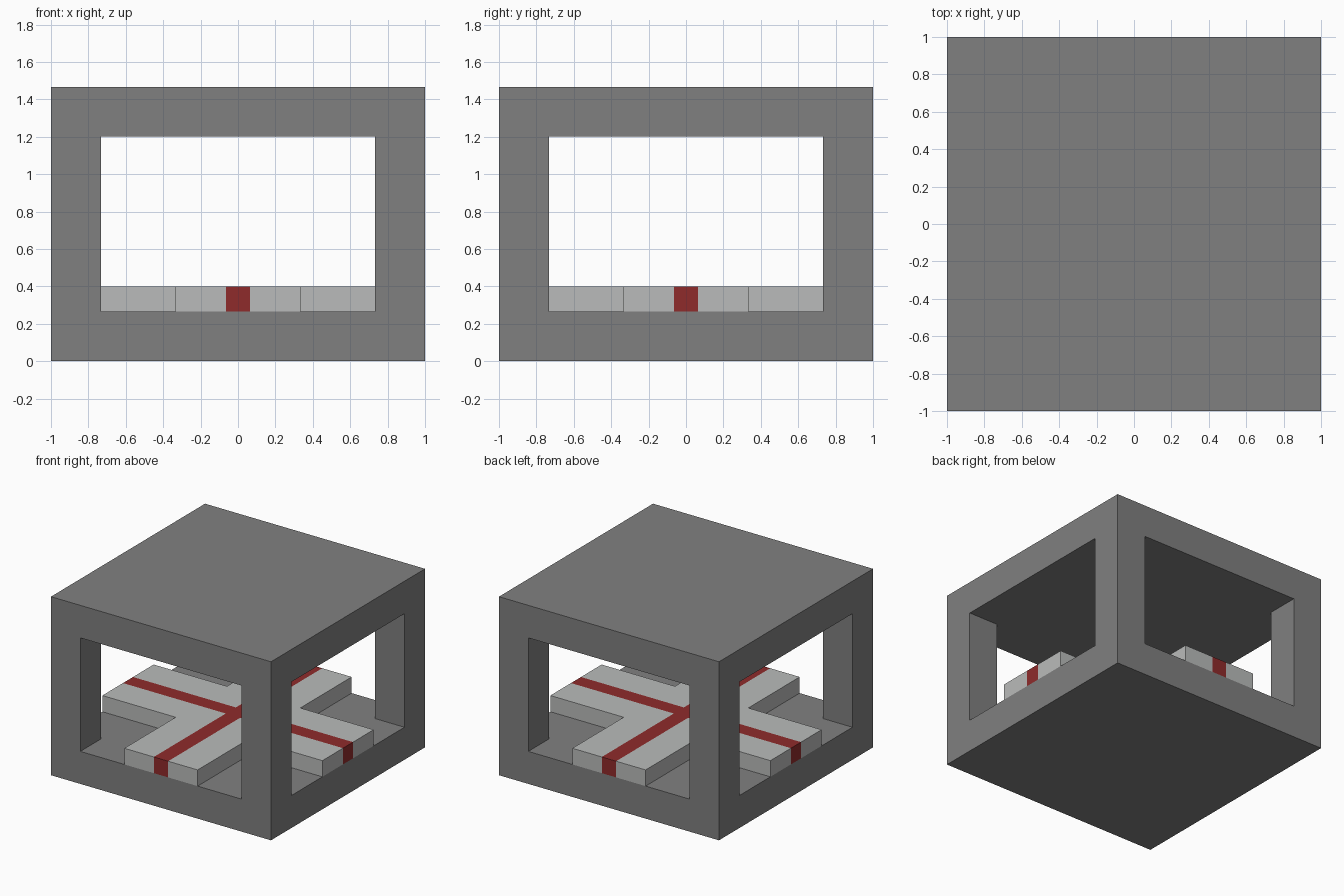
import bpy
import bmesh
from mathutils import Vector

HALF = 1.0        # half width of the block
HEIGHT = 1.467
WALL = 0.267      # thickness of floor, roof and corner posts
ARM = 0.333       # half width of the walkway arms
STRIPE = 0.065    # half width of the painted stripe

if "Cube" in bpy.data.objects:
    bpy.data.objects.remove(bpy.data.objects["Cube"], do_unlink=True)


def material(name, color):
    mat = bpy.data.materials.new(name)
    mat.use_nodes = True
    mat.diffuse_color = (*color, 1)
    mat.node_tree.nodes["Principled BSDF"].inputs["Base Color"].default_value = (*color, 1)
    return mat


def add_object(name, bm, *mats):
    bmesh.ops.recalc_face_normals(bm, faces=bm.faces)
    mesh = bpy.data.meshes.new(name)
    bm.to_mesh(mesh)
    bm.free()
    for mat in mats:
        mesh.materials.append(mat)
    obj = bpy.data.objects.new(name, mesh)
    bpy.context.collection.objects.link(obj)
    return obj


def plus_prism(width, reach, bottom, top):
    """Plus-shaped outline extruded upwards."""
    bm = bmesh.new()
    outline = []
    x, y = Vector((1, 0)), Vector((0, 1))
    for _ in range(4):
        for a, b in ((reach, -width), (reach, width), (width, width)):
            p = x * a + y * b
            outline.append(bm.verts.new((p.x, p.y, bottom)))
        x, y = y, -x
    face = bm.faces.new(outline)
    result = bmesh.ops.extrude_face_region(bm, geom=[face], use_keep_orig=True)
    moved = [v for v in result["geom"] if isinstance(v, bmesh.types.BMVert)]
    bmesh.ops.translate(bm, verts=moved, vec=(0, 0, top - bottom))
    return bm


dark_grey = material("dark grey", (0.216, 0.216, 0.216))
light_grey = material("light grey", (0.49, 0.50, 0.495))
red = material("red", (0.275, 0.024, 0.024))

# Outer frame: a block with two crossing tunnels cut through it
bm = bmesh.new()
bmesh.ops.create_cube(bm, size=1)
bmesh.ops.scale(bm, verts=bm.verts, vec=(2 * HALF, 2 * HALF, HEIGHT))
bmesh.ops.translate(bm, verts=bm.verts, vec=(0, 0, HEIGHT / 2))
frame = add_object("frame", bm, dark_grey)

cutter = add_object("tunnel_cutter",
                    plus_prism(HALF - WALL, HALF + 0.2, WALL, HEIGHT - WALL), dark_grey)
cutter.hide_render = True
boolean = frame.modifiers.new("tunnels", "BOOLEAN")
boolean.operation = "DIFFERENCE"
boolean.solver = "EXACT"
boolean.object = cutter
bpy.context.view_layer.objects.active = frame
bpy.ops.object.modifier_apply(modifier=boolean.name)
bpy.data.objects.remove(cutter, do_unlink=True)

# Crossing walkway with a stripe along each arm, wrapping over the ends
bm = plus_prism(ARM, HALF, WALL, 0.4)
for axis in (Vector((1, 0, 0)), Vector((0, 1, 0))):
    for side in (-1, 1):
        geom = list(bm.verts) + list(bm.edges) + list(bm.faces)
        bmesh.ops.bisect_plane(bm, geom=geom, plane_co=axis * side * STRIPE, plane_no=axis)
for face in bm.faces:
    c = face.calc_center_median()
    face.material_index = int(min(abs(c.x), abs(c.y)) < STRIPE - 0.001)
add_object("walkway", bm, light_grey, red)
